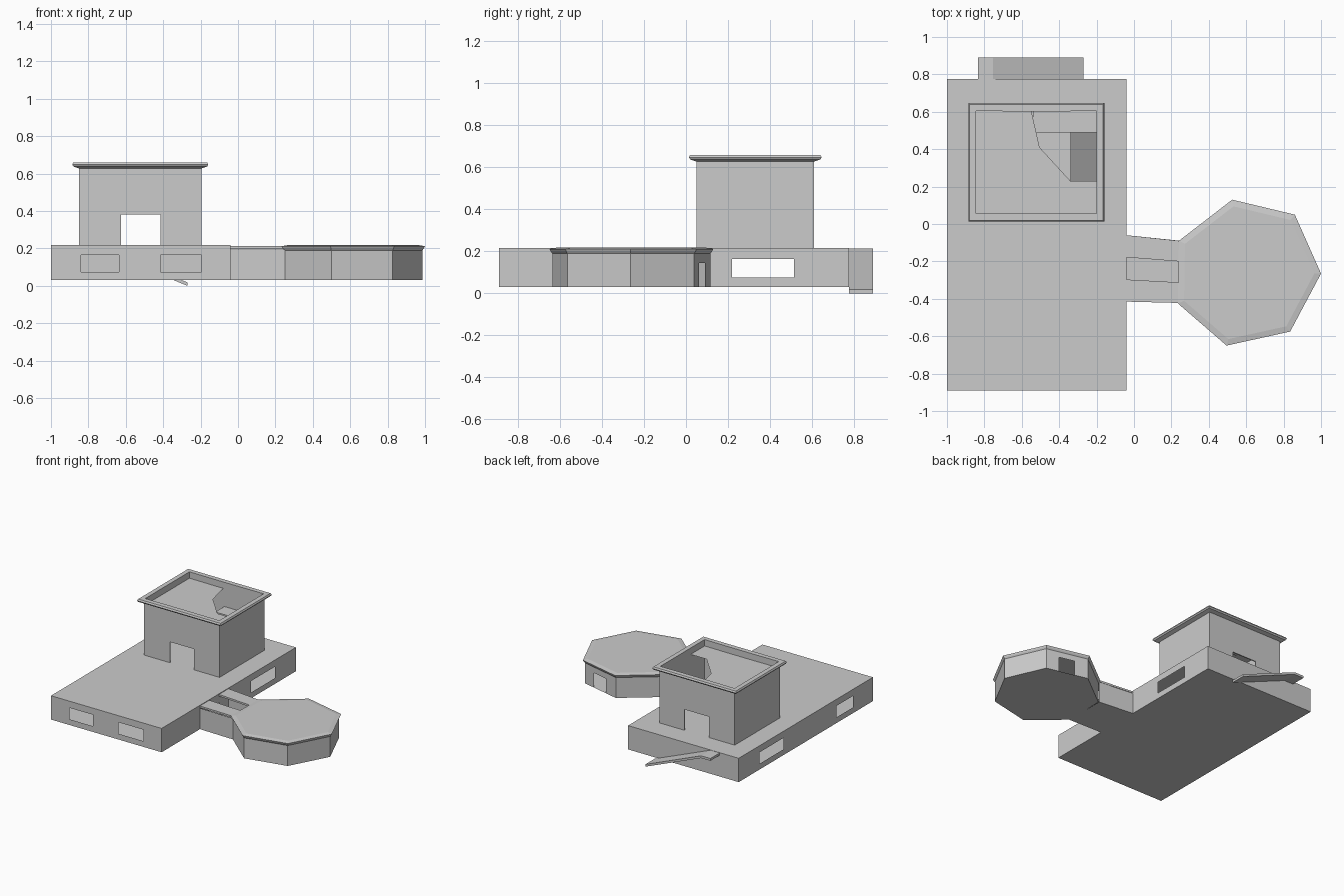
import bpy, bmesh
from mathutils import Vector

if "Cube" in bpy.data.objects:
    bpy.data.objects.remove(bpy.data.objects["Cube"])


def make(name, verts, faces):
    me = bpy.data.meshes.new(name)
    me.from_pydata(verts, [], faces)
    bm = bmesh.new()
    bm.from_mesh(me)
    bmesh.ops.remove_doubles(bm, verts=bm.verts, dist=0.0005)
    bmesh.ops.recalc_face_normals(bm, faces=bm.faces)
    bm.to_mesh(me)
    bm.free()
    ob = bpy.data.objects.new(name, me)
    bpy.context.collection.objects.link(ob)
    return ob


def panels(name, outline, z0, z1, openings={}, skip=()):
    """Upright sheets along a closed outline; openings[i] = (u0, u1, low, high)."""
    verts, faces = [], []
    n = len(outline)
    for i in range(n):
        if i in skip:
            continue
        a, b = Vector(outline[i]), Vector(outline[(i + 1) % n])
        holes = openings.get(i, [])
        us = sorted({0, 1, *[h[0] for h in holes], *[h[1] for h in holes]})
        for u0, u1 in zip(us, us[1:]):
            hit = [h for h in holes if h[0] <= u0 and u1 <= h[1]]
            spans = [(z0, hit[0][2]), (hit[0][3], z1)] if hit else [(z0, z1)]
            p, q = a.lerp(b, u0), a.lerp(b, u1)
            for lo, hi in spans:
                if hi - lo > 0.001:
                    k = len(verts)
                    verts += [(*p, lo), (*q, lo), (*q, hi), (*p, hi)]
                    faces.append((k, k + 1, k + 2, k + 3))
    return make(name, verts, faces)


def slab(name, outline, z):
    return make(name, [(*p, z) for p in outline], [tuple(range(len(outline)))])


def prism(name, outline, z0, z1):
    return loft(name, [(outline, z0), (outline, z1)], True, True)


def loft(name, rings, bottom=False, top=False):
    n = len(rings[0][0])
    verts = [(*p, z) for ring, z in rings for p in ring]
    faces = [(r * n + i, r * n + (i + 1) % n, (r + 1) * n + (i + 1) % n, (r + 1) * n + i)
             for r in range(len(rings) - 1) for i in range(n)]
    if bottom:
        faces.append(tuple(range(n)))
    if top:
        faces.append(tuple(range(len(verts) - n, len(verts))))
    return make(name, verts, faces)


def rect(x0, x1, y0, y1, d=0.0):
    return [(x0 - d, y0 - d), (x1 + d, y0 - d), (x1 + d, y1 + d), (x0 - d, y1 + d)]


def scaled(pts, s, c=(0.6, -0.265)):
    return [(c[0] + (x - c[0]) * s, c[1] + (y - c[1]) * s) for x, y in pts]


def extrude_profile(name, profile, axis, a, b):
    """Closed (along, z) profile pushed across the other horizontal axis."""
    n = len(profile)
    verts = [((t, c, z) if axis == 'x' else (c, t, z)) for c in (a, b) for t, z in profile]
    faces = [tuple(range(n)), tuple(range(n, 2 * n))]
    faces += [(i, (i + 1) % n, n + (i + 1) % n, n + i) for i in range(n)]
    return make(name, verts, faces)


# Main block: walls with windows, floor and flat roof
X0, X1, Y0, Y1 = -1.0, -0.04, -0.89, 0.775
L, W = Y1 - Y0, X1 - X0
base = rect(X0, X1, Y0, Y1)
wz = (0.075, 0.165)


def u(y):
    return (y - Y0) / L


panels("base_walls", base, 0.03, 0.217, {
    0: [((-0.84 - X0) / W, (-0.635 - X0) / W, *wz), ((-0.415 - X0) / W, (-0.195 - X0) / W, *wz)],
    1: [(u(0.22), u(0.515), *wz), (u(-0.3), u(-0.18), 0.03, 0.15)],
    3: [(1 - u(0.515), 1 - u(0.22), *wz), (1 - u(-0.44), 1 - u(-0.64), *wz)],
})
slab("base_floor", base, 0.03)
slab("base_roof", base, 0.217)

# Tower: double-skinned walls with front and back doorways
T = (-0.85, -0.195, 0.05, 0.61)
tw = T[1] - T[0]
d0, d1 = (-0.625 - T[0]) / tw, (-0.415 - T[0]) / tw
tower = panels("tower_walls", rect(*T), 0.217, 0.66, {
    0: [(d0, d1, 0.217, 0.38)],
    2: [(1 - d1, 1 - d0, 0.217, 0.38)],
})
sol = tower.modifiers.new("thickness", 'SOLIDIFY')
sol.thickness = 0.008

# Tower cornice
loft("tower_cornice", [(rect(*T, d), z) for d, z in
     [(0.0, 0.628), (0.03, 0.638), (0.036, 0.648), (0.03, 0.66), (0.0, 0.66)]])

# Sunken deck with a cut-out over the inside ramp
slab("tower_deck", [(-0.85, 0.05), (-0.195, 0.05), (-0.195, 0.23), (-0.34, 0.23),
                    (-0.505, 0.41), (-0.55, 0.61), (-0.85, 0.61)], 0.61)
extrude_profile("inside_ramp", [(0.06, 0.217), (0.51, 0.47), (0.51, 0.45), (0.1, 0.217)],
                'y', -0.34, -0.2)
prism("inside_landing", rect(-0.54, -0.2, 0.49, 0.605), 0.45, 0.47)

# Outside ramp with level landing along the back
extrude_profile("outside_ramp", [(-0.27, 0.0), (-0.27, 0.018), (-0.755, 0.215), (-0.835, 0.215),
                                 (-0.835, 0.197), (-0.755, 0.197)], 'x', 0.775, 0.89)

# Seven-sided pavilion with a doorway, floor and flared roof edge
ring = [(0.24, -0.09), (0.525, 0.13), (0.86, 0.05), (1.0, -0.265),
        (0.835, -0.575), (0.495, -0.65), (0.235, -0.425)]
wall = scaled(ring, 0.965)
panels("pavilion_walls", wall, 0.03, 0.19, {
    1: [(0.32, 0.7, 0.03, 0.145)],
    6: [(0.35, 0.65, 0.03, 0.15)],
})
slab("pavilion_floor", wall, 0.03)
loft("pavilion_roof", [(wall, 0.19), (scaled(ring, 0.985), 0.2), (ring, 0.212),
                       (scaled(ring, 0.91), 0.218)], top=True)

# Link corridor: floor, side walls and two roof strips with an open slot
link = [(-0.04, -0.415), (0.25, -0.422), (0.25, -0.09), (-0.04, -0.06)]
panels("corridor_walls", link, 0.03, 0.195, skip=(1, 3))
slab("corridor_floor", link, 0.03)
prism("corridor_roof_front", [link[0], (0.24, -0.422), (0.24, -0.312), (-0.04, -0.297)], 0.198, 0.212)
prism("corridor_roof_back", [(-0.04, -0.178), (0.24, -0.2), (0.24, -0.09), link[3]], 0.198, 0.212)
